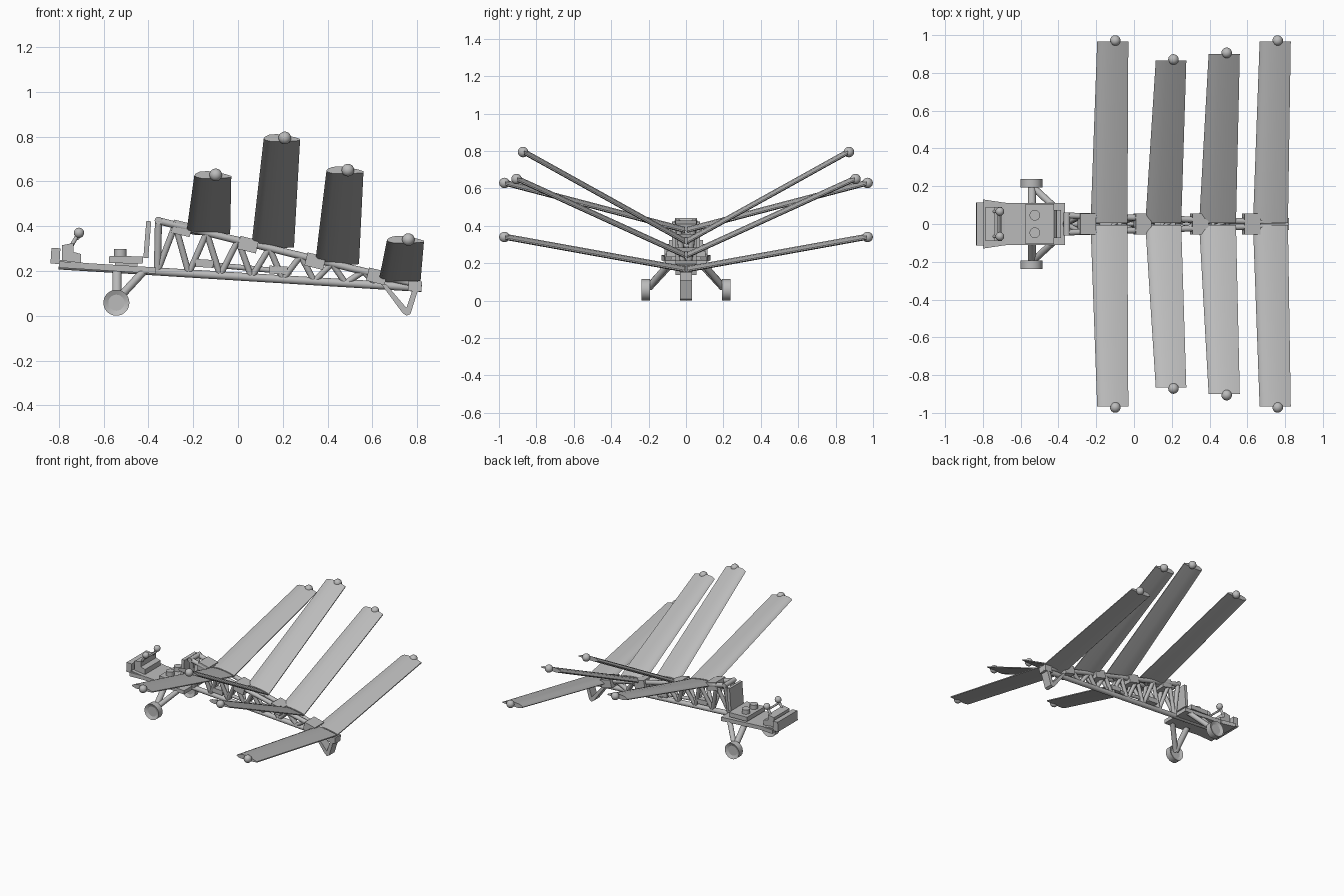
import bpy, bmesh, math
from mathutils import Vector

cube = bpy.data.objects.get("Cube")
if cube:
    bpy.data.objects.remove(cube, do_unlink=True)

grey = bpy.data.materials.new("plain grey")
grey.use_nodes = True
COLOUR = (0.5, 0.5, 0.5, 1)
grey.diffuse_color = COLOUR
grey.node_tree.nodes["Principled BSDF"].inputs["Base Color"].default_value = COLOUR


def finish(name, smooth=False):
    ob = bpy.context.object
    ob.name = name
    ob.data.materials.append(grey)
    if smooth:
        bpy.ops.object.shade_smooth_by_angle(angle=math.radians(40))
    return ob


def box(name, centre, size, pitch=0):
    bpy.ops.mesh.primitive_cube_add(size=1, location=centre, rotation=(0, pitch, 0))
    bpy.context.object.scale = size
    return finish(name)


def tube(name, a, b, r, sides=16):
    a, b = Vector(a), Vector(b)
    turn = (b - a).to_track_quat('Z', 'Y').to_euler()
    bpy.ops.mesh.primitive_cylinder_add(vertices=sides, radius=r, depth=(b - a).length,
                                        location=(a + b) / 2, rotation=turn)
    return finish(name, True)


def ball(name, centre, r):
    bpy.ops.mesh.primitive_uv_sphere_add(segments=20, ring_count=12, radius=r, location=centre)
    return finish(name, True)


def loft(name, rings, smooth=False):
    """Skin a closed solid between matching rings of points."""
    bm = bmesh.new()
    loops = [[bm.verts.new(p) for p in ring] for ring in rings]
    n = len(loops[0])
    for lo, hi in zip(loops, loops[1:]):
        for i in range(n):
            bm.faces.new((lo[i], lo[(i + 1) % n], hi[(i + 1) % n], hi[i]))
    bm.faces.new(loops[0])
    bm.faces.new(loops[-1])
    bmesh.ops.recalc_face_normals(bm, faces=bm.faces)
    mesh = bpy.data.meshes.new(name)
    bm.to_mesh(mesh)
    bm.free()
    ob = bpy.data.objects.new(name, mesh)
    bpy.context.collection.objects.link(ob)
    bpy.ops.object.select_all(action='DESELECT')
    bpy.context.view_layer.objects.active = ob
    ob.select_set(True)
    return finish(name, smooth)


def extrude_y(name, outline, y0, y1):
    return loft(name, [[(x, y, z) for x, z in outline] for y in (y0, y1)])


def low_z(x):
    return 0.175 - 0.062 * x


def top_z(x):
    return 0.425 - 0.246 * (x + 0.36)


def top_y(x):
    return 0.045 - 0.037 * (x + 0.36) / 1.16


LOW_PITCH, TOP_PITCH = math.atan(0.062), math.atan(0.246)
SIDES = (("left", 1), ("right", -1)) and (("rear_side", 1), ("front_side", -1))

# Truss body: keel, two upper rails and zigzag braces
tube("keel", (-0.8, 0, low_z(-0.8)), (0.82, 0, low_z(0.82)), 0.018)
tube("front_crossbar", (-0.355, -0.06, 0.425), (-0.355, 0.06, 0.425), 0.017)
for side, s in SIDES:
    tube("upper_rail_" + side, (-0.36, s * top_y(-0.36), top_z(-0.36)),
         (0.8, s * top_y(0.8), top_z(0.8)), 0.016)
    tube("front_post_" + side, (-0.355, s * 0.045, 0.425), (-0.36, 0, low_z(-0.36)), 0.016)
    for i in range(7):
        x = -0.36 + 0.14 * i
        mid, end = x + 0.08, x + 0.14
        peak = (mid, s * top_y(mid), top_z(mid))
        tube("brace_up_" + side, (x, 0, low_z(x)), peak, 0.014, 12)
        tube("brace_down_" + side, peak, (end, 0, low_z(end)), 0.014, 12)
for i in range(8):
    x = -0.28 + 0.14 * i
    tube("top_tie", (x, -top_y(x), top_z(x)), (x + 0.07, top_y(x + 0.07), top_z(x + 0.07)), 0.011, 12)

# Drive shaft inside the truss
tube("drive_shaft", (-0.2, 0, 0.235), (0.24, 0, 0.195), 0.012)
for x in (-0.15, 0.18):
    box("shaft_bearing", (x, 0, 0.22 - 0.09 * x), (0.08, 0.05, 0.035), LOW_PITCH)

# Wing hinge blocks
for x in (-0.25, 0.045, 0.345, 0.62):
    box("wing_hinge", (x, 0, top_z(x) - 0.008), (0.085, 0.11, 0.06), TOP_PITCH)

# Wings: leading edge, trailing edge, height at root; then leading, trailing, reach, height at tip
WINGS = [(-0.23, -0.035, 0.375, -0.195, -0.03, 0.965, 0.627),
         (0.06, 0.25, 0.315, 0.115, 0.277, 0.865, 0.792),
         (0.345, 0.54, 0.24, 0.395, 0.56, 0.9, 0.648),
         (0.63, 0.815, 0.165, 0.665, 0.83, 0.965, 0.338)]
AIRFOIL = [(0, 0), (0.04, 0.008), (0.15, 0.016), (0.35, 0.019), (0.6, 0.014), (0.85, 0.005),
           (1, -0.003), (1, -0.01), (0.8, -0.012), (0.5, -0.014), (0.2, -0.014), (0.05, -0.008)]
for number, (l0, t0, z0, l1, t1, reach, z1) in enumerate(WINGS, 1):
    for side, s in SIDES:
        root = [(l0 + u * (t0 - l0), s * 0.005, z0 + v) for u, v in AIRFOIL]
        tip = [(l1 + u * (t1 - l1), s * reach, z1 + v) for u, v in AIRFOIL]
        loft(f"wing_{number}_{side}", [root, tip], True)
        ball(f"wing_tip_light_{number}_{side}", (l1 + 0.58 * (t1 - l1), s * (reach + 0.006), z1 + 0.002), 0.028)

# Cockpit floor, flared towards the nose
floor = [(-0.8, 0.13), (-0.68, 0.112), (-0.365, 0.112), (-0.365, -0.112), (-0.68, -0.112), (-0.8, -0.13)]
loft("cockpit_floor", [[(x, y, low_z(x) + h) for x, y in floor] for h in (-0.01, 0.018)])
box("nose_block", (-0.815, 0, 0.267), (0.04, 0.23, 0.07), LOW_PITCH)
extrude_y("nose_sill", [(-0.8, 0.22), (-0.8, 0.25), (-0.68, 0.235), (-0.68, 0.215)], -0.115, 0.115)

# Control console with two knobbed sticks
extrude_y("console", [(-0.785, 0.24), (-0.785, 0.315), (-0.735, 0.325), (-0.735, 0.285),
                      (-0.7, 0.275), (-0.7, 0.235)], -0.09, 0.09)
tube("stick_crossbar", (-0.715, -0.066, 0.345), (-0.715, 0.066, 0.345), 0.007, 12)
for side, s in SIDES:
    tube("control_stick_" + side, (-0.745, s * 0.066, 0.31), (-0.71, s * 0.066, 0.37), 0.009, 12)
    ball("stick_knob_" + side, (-0.71, s * 0.066, 0.37), 0.023)

# Seat
box("seat_base", (-0.5, 0, 0.25), (0.15, 0.21, 0.032), 0.02)
box("seat_mount", (-0.5, 0, 0.22), (0.1, 0.16, 0.035), LOW_PITCH)
box("seat_back", (-0.405, 0, 0.34), (0.022, 0.15, 0.165), 0.08)
for side, s in SIDES:
    tube("seat_pad_" + side, (-0.525, s * 0.046, 0.262), (-0.525, s * 0.046, 0.298), 0.028, 24)

# Landing gear: dished wheels on two struts each
for side, s in SIDES:
    wheel = tube("wheel_" + side, (-0.543, s * 0.192, 0.058), (-0.543, s * 0.238, 0.058), 0.058, 32)
    bm = bmesh.new()
    bm.from_mesh(wheel.data)
    caps = [f for f in bm.faces if len(f.verts) > 4]
    bmesh.ops.inset_individual(bm, faces=caps, thickness=0.022, depth=-0.01)
    bm.to_mesh(wheel.data)
    bm.free()
    hub = (-0.54, s * 0.2, 0.07)
    tube("front_strut_" + side, hub, (-0.54, s * 0.075, 0.205), 0.021)
    tube("rear_strut_" + side, hub, (-0.415, s * 0.085, 0.205), 0.018)

# Tail skid: broad bent strap
strap = [(0.64, 0.14), (0.735, 0.012), (0.752, 0), (0.77, 0.008), (0.805, 0.12),
         (0.78, 0.12), (0.752, 0.035), (0.66, 0.142)]
extrude_y("tail_skid", strap, -0.032, 0.032)
box("tail_block", (0.79, 0, 0.132), (0.06, 0.066, 0.045), LOW_PITCH)
